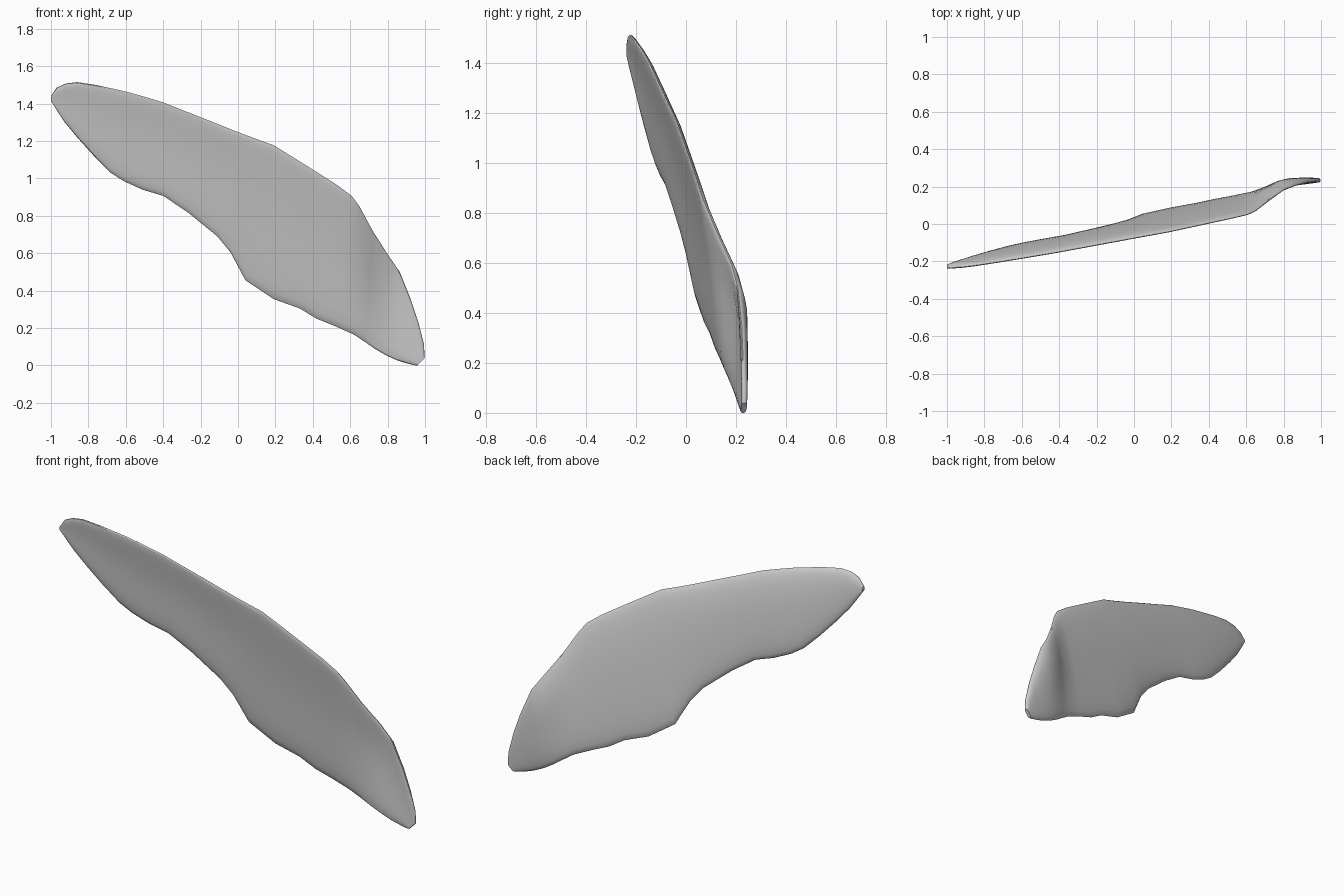
import bpy, bmesh, math

# Paired stations along the wing: upper edge x, z and lower edge x, z
STATIONS = [
    (-1.0, 1.44, -1.0, 1.415), (-0.97, 1.485, -0.96, 1.35), (-0.92, 1.508, -0.93, 1.305),
    (-0.86, 1.515, -0.86, 1.22), (-0.76, 1.50, -0.77, 1.12), (-0.60, 1.465, -0.68, 1.03),
    (-0.50, 1.437, -0.61, 0.985), (-0.40, 1.407, -0.51, 0.94), (-0.27, 1.355, -0.40, 0.907),
    (-0.13, 1.30, -0.27, 0.82), (0.0, 1.248, -0.11, 0.69), (0.10, 1.21, -0.04, 0.605),
    (0.19, 1.178, 0.04, 0.455), (0.30, 1.11, 0.19, 0.355), (0.42, 1.035, 0.33, 0.305),
    (0.53, 0.965, 0.42, 0.25), (0.61, 0.905, 0.52, 0.21), (0.65, 0.85, 0.62, 0.165),
    (0.72, 0.72, 0.68, 0.125), (0.80, 0.595, 0.73, 0.09), (0.865, 0.50, 0.79, 0.055),
    (0.925, 0.35, 0.85, 0.028), (0.965, 0.23, 0.90, 0.012), (0.995, 0.11, 0.94, 0.002),
    (0.997, 0.04, 0.96, 0.0),
]
CHORD = [0, 0.012, 0.04, 0.09, 0.18, 0.3, 0.42, 0.54, 0.66, 0.78, 0.88, 0.95, 0.985, 1]


def smooth(v):
    v = max(0.0, min(1.0, v))
    return v * v * (3 - 2 * v)


def mid_surface(x, z):
    """Slanted wing plane with the root folded backwards."""
    fold = 0.065 * smooth((x - 0.61) / 0.22) * min(1.0, z / 0.45)
    return 0.106 + 0.127 * x - 0.145 * z + fold


def section(ux, uz, lx, lz):
    """Closed thin cambered section from the upper to the lower edge."""
    length = min(1.0, math.hypot(ux - lx, uz - lz) / 0.5)
    front, back = [], []
    for t in CHORD:
        x, z = ux + (lx - ux) * t, uz + (lz - uz) * t
        y = mid_surface(x, z) + 0.018 * length * math.sin(math.pi * t ** 0.75)
        half = (0.010 + 0.009 * length) * max(0.0, 1 - abs(2 * t - 1) ** 5) ** 0.5
        front.append((x, y - half, z))
        back.append((x, y + half, z))
    return front + back[-2:0:-1]


# Wing blade lofted through the sections
bm = bmesh.new()
rings = [[bm.verts.new(p) for p in section(*s)] for s in STATIONS]
for a, b in zip(rings, rings[1:]):
    n = len(a)
    for i in range(n):
        j = (i + 1) % n
        bm.faces.new((a[i], a[j], b[j], b[i]))
bm.faces.new(rings[0])
bm.faces.new(rings[-1][::-1])
bmesh.ops.recalc_face_normals(bm, faces=bm.faces)

mesh = bpy.data.meshes.new("wing_blade")
bm.to_mesh(mesh)
bm.free()
wing = bpy.data.objects.new("wing_blade", mesh)
bpy.context.collection.objects.link(wing)

# Plain light grey
grey = bpy.data.materials.new("light_grey")
grey.diffuse_color = (0.6, 0.6, 0.6, 1)
mesh.materials.append(grey)

bpy.context.view_layer.objects.active = wing
wing.select_set(True)
bpy.ops.object.shade_smooth_by_angle(angle=math.radians(30))
